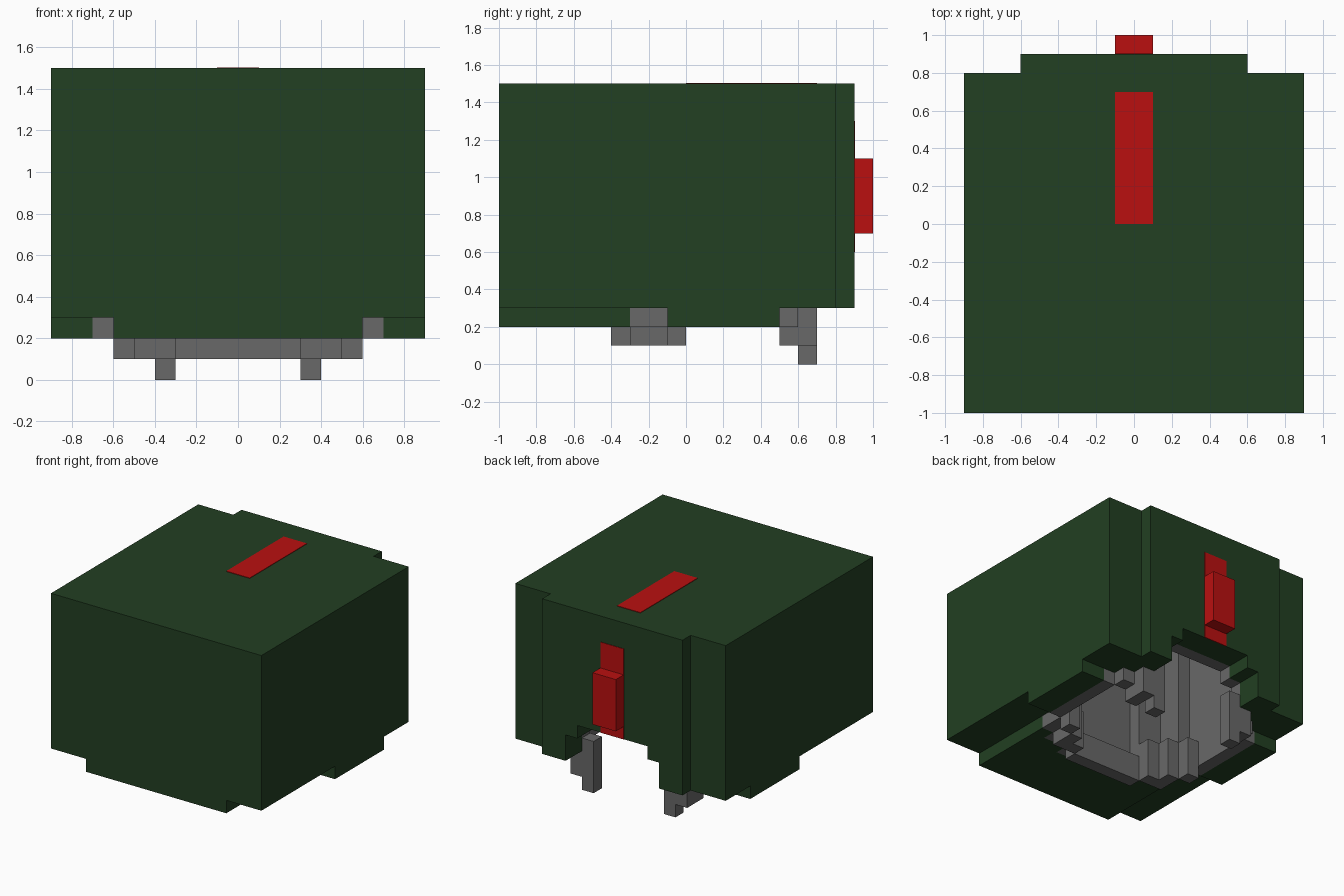
import bpy, bmesh
from mathutils import Vector

cube = bpy.data.objects.get("Cube")
if cube:
    bpy.data.objects.remove(cube, do_unlink=True)


def material(name, rgb):
    m = bpy.data.materials.new(name)
    m.use_nodes = True
    m.diffuse_color = (*rgb, 1)
    m.node_tree.nodes["Principled BSDF"].inputs["Base Color"].default_value = (*rgb, 1)
    return m


green = material("dark green", (0.016, 0.05, 0.016))
grey = material("lining grey", (0.14, 0.14, 0.14))
red = material("crest red", (0.49, 0.005, 0.005))


def to_object(name, bm, mat):
    bmesh.ops.recalc_face_normals(bm, faces=bm.faces[:])
    mesh = bpy.data.meshes.new(name)
    bm.to_mesh(mesh)
    bm.free()
    mesh.materials.append(mat)
    obj = bpy.data.objects.new(name, mesh)
    bpy.context.collection.objects.link(obj)
    return obj


def prism(name, half, z0, z1, mat):
    """Extrude an outline given by its +x half."""
    bm = bmesh.new()
    outline = half + [(-x, y) for x, y in reversed(half)]
    face = bm.faces.new([bm.verts.new((x, y, z0)) for x, y in outline])
    top = bmesh.ops.extrude_face_region(bm, geom=[face])["geom"]
    bmesh.ops.translate(bm, vec=(0, 0, z1 - z0),
                        verts=[v for v in top if isinstance(v, bmesh.types.BMVert)])
    return to_object(name, bm, mat)


def blocks(name, boxes, mat, mirror=True):
    """Join boxes (x, x, y, y, z, z), optionally repeated on -x."""
    bm = bmesh.new()
    for x0, x1, y0, y1, z0, z1 in boxes:
        for side in ((1, -1) if mirror else (1,)):
            verts = bmesh.ops.create_cube(bm, size=1)["verts"]
            centre = Vector((side * (x0 + x1), y0 + y1, z0 + z1)) / 2
            bmesh.ops.scale(bm, vec=(x1 - x0, y1 - y0, z1 - z0), verts=verts)
            bmesh.ops.translate(bm, vec=centre, verts=verts)
    return to_object(name, bm, mat)


# Helmet shell, hollowed for the head and arched open at the back
shell = prism("helmet_shell", [(.9, -1), (.9, .8), (.6, .8), (.6, .9)], .3, 1.5, green)
cavity = prism("cavity_cutter", [(.3, -.4), (.3, -.3), (.5, -.3), (.5, -.1), (.6, -.1),
                                 (.6, .5), (.5, .5), (.5, .6)], -.5, 1.2, green)
arch_low = prism("arch_low_cutter", [(.4, .4), (.4, 1.2)], -.5, .5, green)
arch_high = prism("arch_high_cutter", [(.3, .4), (.3, 1.2)], -.5, .6, green)
cutters = (cavity, arch_low, arch_high)
for cutter in cutters:
    cutter.hide_render = True
    mod = shell.modifiers.new(cutter.name, "BOOLEAN")
    mod.operation = "DIFFERENCE"
    mod.solver = "EXACT"
    mod.object = cutter
hollow = bpy.data.meshes.new_from_object(
    shell.evaluated_get(bpy.context.evaluated_depsgraph_get()))
shell.modifiers.clear()
shell.data = hollow
for cutter in cutters:
    bpy.data.objects.remove(cutter, do_unlink=True)

# Lining colour on the inside faces, ending part-way through the arch
hollow.materials.clear()
hollow.materials.append(green)
hollow.materials.append(grey)
bm = bmesh.new()
bm.from_mesh(hollow)
arch = [f for f in bm.faces if abs(f.calc_center_median().x) < .45
        and .31 < f.calc_center_median().z < .65 and f.calc_center_median().y > .62]
geom = set(arch)
for f in arch:
    geom.update(f.edges)
    geom.update(f.verts)
bmesh.ops.bisect_plane(bm, geom=list(geom), plane_co=(0, .7, 0), plane_no=(0, 1, 0))
for f in bm.faces:
    c = f.calc_center_median()
    inside = abs(c.x) < .65 and -.45 < c.y < .69 and .31 < c.z < 1.25
    f.material_index = 1 if inside else 0
bm.to_mesh(hollow)
bm.free()

# Lower green rim
prism("front_rim", [(.6, -1), (.6, -.3), (.5, -.3), (.5, -.4), (.3, -.4), (.3, -.5)],
      .2, .3, green)
blocks("side_rims", [(.7, .9, -.1, .5, .2, .3)], green)

# Lower lining edge following the head opening
blocks("lining_edge", [(0, .3, -.5, -.4, .2, .3), (.3, .5, -.4, -.3, .2, .3),
                       (.5, .6, -.3, -.1, .2, .3), (.6, .7, -.1, .5, .2, .3),
                       (.5, .6, .5, .6, .2, .3)], grey)

# Brow bar, cheek pads and rear prongs
blocks("brow_bar", [(-.3, .3, -.4, -.3, .1, .3)], grey, mirror=False)
blocks("cheek_pads", [(.3, .5, -.3, -.2, .1, .4), (.4, .5, -.2, -.1, .1, .4),
                      (.5, .6, -.1, 0, .1, .4)], grey)
blocks("rear_prongs", [(.3, .4, .6, .7, 0, .4), (.4, .5, .6, .7, .1, .3),
                       (.4, .5, .5, .6, .1, .2)], grey)

# Red crest stripes and rear spike
blocks("top_stripe", [(-.1, .1, 0, .7, 1.498, 1.504)], red, mirror=False)
blocks("back_stripe", [(-.1, .1, .898, .904, .6, 1.3)], red, mirror=False)
blocks("back_spike", [(-.1, .1, .9, 1, .7, 1.1)], red, mirror=False)
